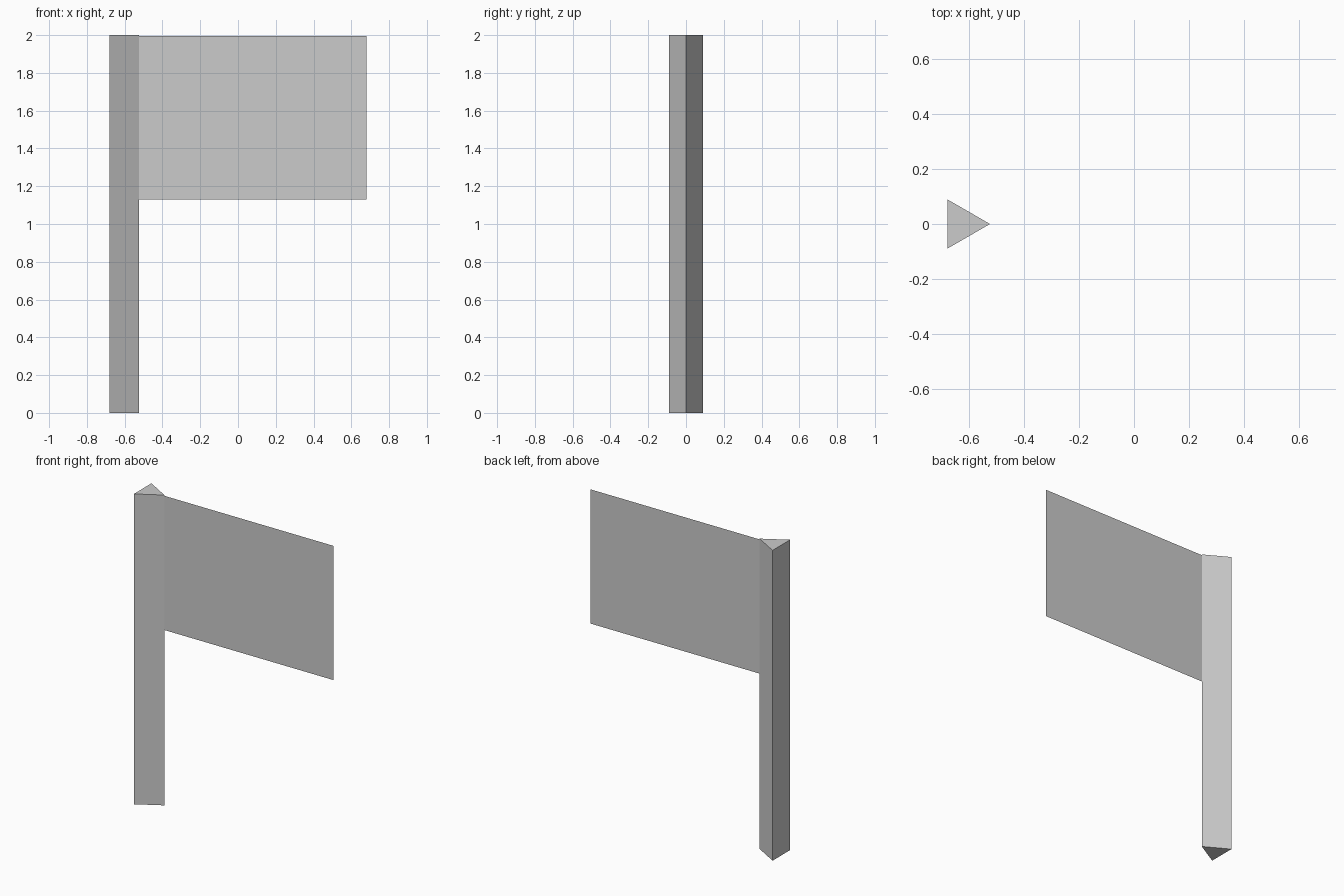
import bpy, bmesh
from mathutils import Matrix

if "Cube" in bpy.data.objects:
    bpy.data.objects.remove(bpy.data.objects["Cube"])

def make_object(name, bm):
    mesh = bpy.data.meshes.new(name)
    bm.to_mesh(mesh)
    bm.free()
    obj = bpy.data.objects.new(name, mesh)
    bpy.context.collection.objects.link(obj)
    return obj

RADIUS = 0.1033
LEFT, RIGHT = -0.68, 0.68
POLE_X = LEFT + RADIUS / 2
APEX_X = POLE_X + RADIUS

# Pole: three-sided prism, one edge pointing towards the flag
bpy.ops.mesh.primitive_cylinder_add(vertices=3, radius=RADIUS, depth=2)
pole = bpy.context.object
pole.name = "pole"
# turn the first corner (+y) to +x, then stand the pole on the floor
pole.data.transform(Matrix.Translation((POLE_X, 0, 1)) @ Matrix.Rotation(-1.5707963, 4, 'Z'))

# Flag: single flat sheet attached to the pole edge
bm = bmesh.new()
corners = [(APEX_X, 1.13), (RIGHT, 1.13), (RIGHT, 1.995), (APEX_X, 1.995)]
bm.faces.new([bm.verts.new((x, 0, z)) for x, z in corners])
make_object("flag", bm)
